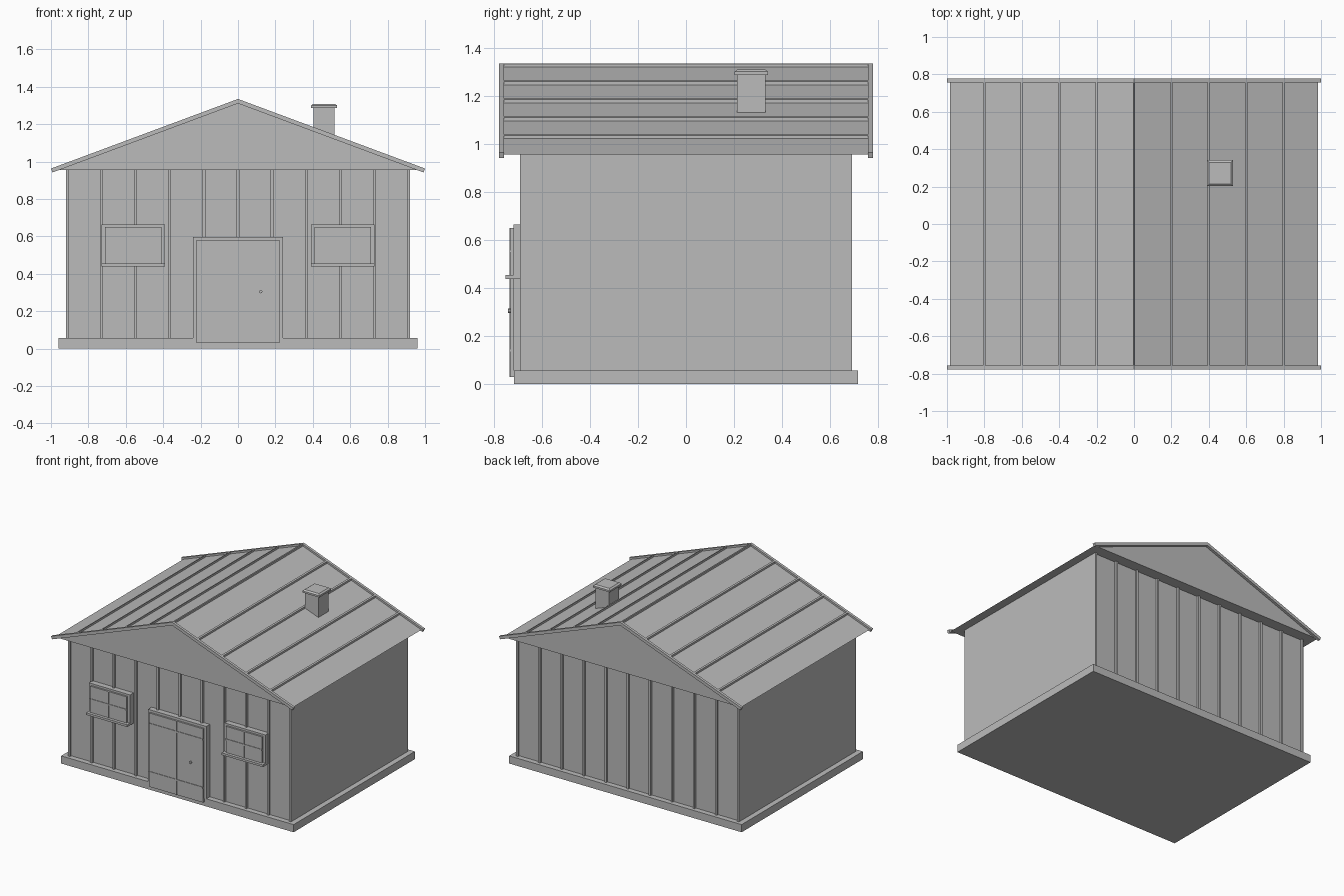
import bpy, math

if "Cube" in bpy.data.objects:
    bpy.data.objects.remove(bpy.data.objects["Cube"])

# Single flat colour
grey = bpy.data.materials.new("light grey")
grey.diffuse_color = (0.5, 0.5, 0.5, 1)
grey.use_nodes = True
grey.node_tree.nodes["Principled BSDF"].inputs["Base Color"].default_value = grey.diffuse_color


def mesh(name, verts, faces):
    me = bpy.data.meshes.new(name)
    me.from_pydata(verts, [], faces)
    me.materials.append(grey)
    ob = bpy.data.objects.new(name, me)
    bpy.context.collection.objects.link(ob)
    return ob


def prism(name, profile, y0, y1):
    """Extrude an x-z profile (counter-clockwise from the front) along y."""
    n = len(profile)
    verts = [(x, y, z) for y in (y0, y1) for x, z in profile]
    faces = [tuple(range(n)), tuple(range(2 * n - 1, n - 1, -1))]
    faces += [(i, i + n, (i + 1) % n + n, (i + 1) % n) for i in range(n)]
    return mesh(name, verts, faces)


def box(name, x0, x1, y0, y1, z0, z1):
    return prism(name, [(x0, z0), (x1, z0), (x1, z1), (x0, z1)], y0, y1)


SLOPE = 0.372
RIDGE = 1.335


def roof_z(x):
    return RIDGE - SLOPE * abs(x)


# Foundation and wall block
box("foundation", -0.96, 0.96, -0.715, 0.715, 0, 0.057)
box("walls", -0.92, 0.92, -0.675, 0.675, 0.057, 0.955)

# Vertical battens on the front and back walls
for i in range(11):
    x = -0.9125 + i * 0.1825
    box("back_batten", x - 0.0075, x + 0.0075, 0.675, 0.69, 0.057, 0.955)
    bottom = 0.59 if abs(x) < 0.22 else 0.057
    box("front_batten", x - 0.0075, x + 0.0075, -0.69, -0.675, bottom, 0.955)

# Solid gabled roof
edge = (RIDGE - 0.014 - 0.955) / SLOPE
prism("roof", [(-edge, 0.955), (edge, 0.955), (0, RIDGE - 0.014)], -0.758, 0.758)

# Sloping trim along both gables
trim = [(0, RIDGE), (-1, RIDGE - SLOPE), (-0.992, 0.942), (0, 1.311),
        (0.992, 0.942), (1, RIDGE - SLOPE)]
for s in (-1, 1):
    prism("gable_trim", trim, min(s * 0.757, s * 0.777), max(s * 0.757, s * 0.777))

# Roof seams: a ridge cap and four strips per slope
w = 0.006
prism("ridge_cap", [(-w, roof_z(w) - 0.02), (w, roof_z(w) - 0.02), (w, roof_z(w)),
                    (0, RIDGE), (-w, roof_z(w))], -0.757, 0.757)
for s in (-1, 1):
    for i in range(1, 5):
        a, b = s * 0.2 * i - w, s * 0.2 * i + w
        prism("roof_seam", [(a, roof_z(a) - 0.02), (b, roof_z(b) - 0.02),
                            (b, roof_z(b)), (a, roof_z(a))], -0.757, 0.757)

# Chimney with a bevelled cap
box("chimney", 0.405, 0.515, 0.213, 0.331, 1.1, 1.29)
cx, cy = 0.46, 0.272
levels = [(0.07, 1.287), (0.07, 1.3), (0.058, 1.309)]
verts = [(cx + h * dx, cy + h * dy, z) for h, z in levels
         for dx, dy in ((-1, -1), (1, -1), (1, 1), (-1, 1))]
faces = [(3, 2, 1, 0), (8, 9, 10, 11)]
faces += [(k + i, k + (i + 1) % 4, k + 4 + (i + 1) % 4, k + 4 + i)
          for k in (0, 4) for i in range(4)]
mesh("chimney_cap", verts, faces)

# Door frame
for s in (-1, 1):
    a, b = sorted((s * 0.222, s * 0.24))
    box("door_frame_side", a, b, -0.717, -0.675, 0.057, 0.598)
box("door_frame_top", -0.24, 0.24, -0.717, -0.675, 0.58, 0.598)

# Door slab, rails, centre bar and knob
box("door", -0.222, 0.222, -0.73, -0.675, 0.03, 0.58)
for z in (0.14, 0.50):
    box("door_rail", -0.222, 0.222, -0.734, -0.73, z - 0.006, z + 0.006)
box("door_centre_bar", -0.006, 0.006, -0.734, -0.73, 0.03, 0.58)
knob = [(0.122 + 0.009 * math.cos(k * math.pi / 4),
         0.305 + 0.009 * math.sin(k * math.pi / 4)) for k in range(8)]
prism("door_knob", knob, -0.741, -0.73)

# Windows: frame, glazing, crossing bars and sill
for c in (-0.56, 0.56):
    for s in (-1, 1):
        a, b = sorted((c + s * 0.15, c + s * 0.17))
        box("window_frame_side", a, b, -0.717, -0.675, 0.445, 0.665)
    box("window_frame_top", c - 0.17, c + 0.17, -0.717, -0.675, 0.648, 0.665)
    box("window_pane", c - 0.15, c + 0.15, -0.73, -0.675, 0.455, 0.65)
    box("window_bar_across", c - 0.15, c + 0.15, -0.734, -0.73, 0.547, 0.558)
    box("window_bar_upright", c - 0.0055, c + 0.0055, -0.734, -0.73, 0.455, 0.65)
    box("window_sill", c - 0.17, c + 0.17, -0.75, -0.675, 0.438, 0.454)
